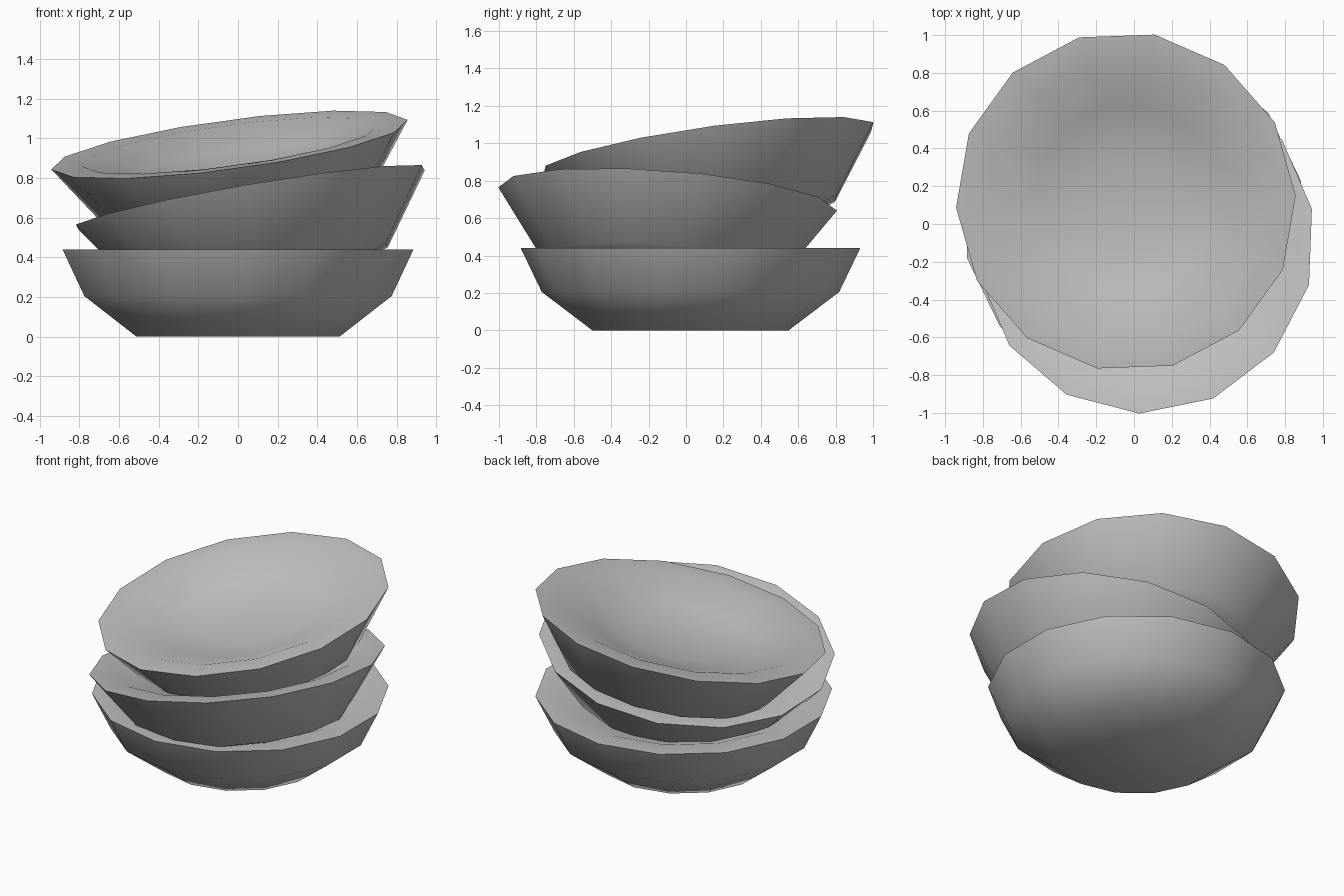
import bpy, bmesh, math
from mathutils import Vector

cube = bpy.data.objects.get("Cube")
if cube:
    bpy.data.objects.remove(cube, do_unlink=True)

SIDES = 14

clay = bpy.data.materials.new("light_grey")
clay.use_nodes = True
grey = (0.54, 0.54, 0.54, 1)
clay.diffuse_color = grey
clay.node_tree.nodes["Principled BSDF"].inputs["Base Color"].default_value = grey


def bowl(name, profile, center, slope, phase):
    """Lathe a (radius, height) profile, then tilt it to the given rim slope."""
    bm = bmesh.new()
    rings = []
    for r, z in profile:
        ring = []
        for i in range(SIDES):
            a = math.radians(phase) + math.tau * i / SIDES
            ring.append(bm.verts.new((r * math.cos(a), r * math.sin(a), z)))
        rings.append(ring)
    for low, high in zip(rings, rings[1:]):
        for i in range(SIDES):
            j = (i + 1) % SIDES
            bm.faces.new((low[i], low[j], high[j], high[i]))
    # Close the underside and the bottom of the dish
    bm.faces.new(rings[0][::-1])
    bm.faces.new(rings[-1])
    bmesh.ops.recalc_face_normals(bm, faces=bm.faces)

    # Tilt around the centre of the rim
    normal = Vector((-slope[0], -slope[1], 1)).normalized()
    tilt = Vector((0, 0, 1)).rotation_difference(normal).to_matrix()
    for v in bm.verts:
        v.co = tilt @ v.co + Vector(center)

    mesh = bpy.data.meshes.new(name)
    bm.to_mesh(mesh)
    bm.free()
    mesh.materials.append(clay)
    obj = bpy.data.objects.new(name, mesh)
    bpy.context.collection.objects.link(obj)
    bpy.ops.object.select_all(action='DESELECT')
    obj.select_set(True)
    bpy.context.view_layer.objects.active = obj
    bpy.ops.object.shade_smooth_by_angle(angle=math.radians(60))


# Flat lip and hollow shared by all bowls, measured down from the rim
dish = [(0.908, 0), (0.755, -0.005), (0.5, -0.1), (0.25, -0.15)]
deep_outside = [(0.525, -0.44), (0.795, -0.235)]
flared_outside = [(0.45, -0.42), (0.655, -0.355)]

bowl("bottom_bowl", deep_outside + dish, (0, 0.024, 0.44), (0, 0), 90)
bowl("middle_bowl", flared_outside + dish, (0.062, -0.098, 0.702), (0.17, -0.075), 11)
bowl("top_bowl", flared_outside + dish, (-0.043, 0.119, 0.969), (0.134, 0.14), 2.6)
